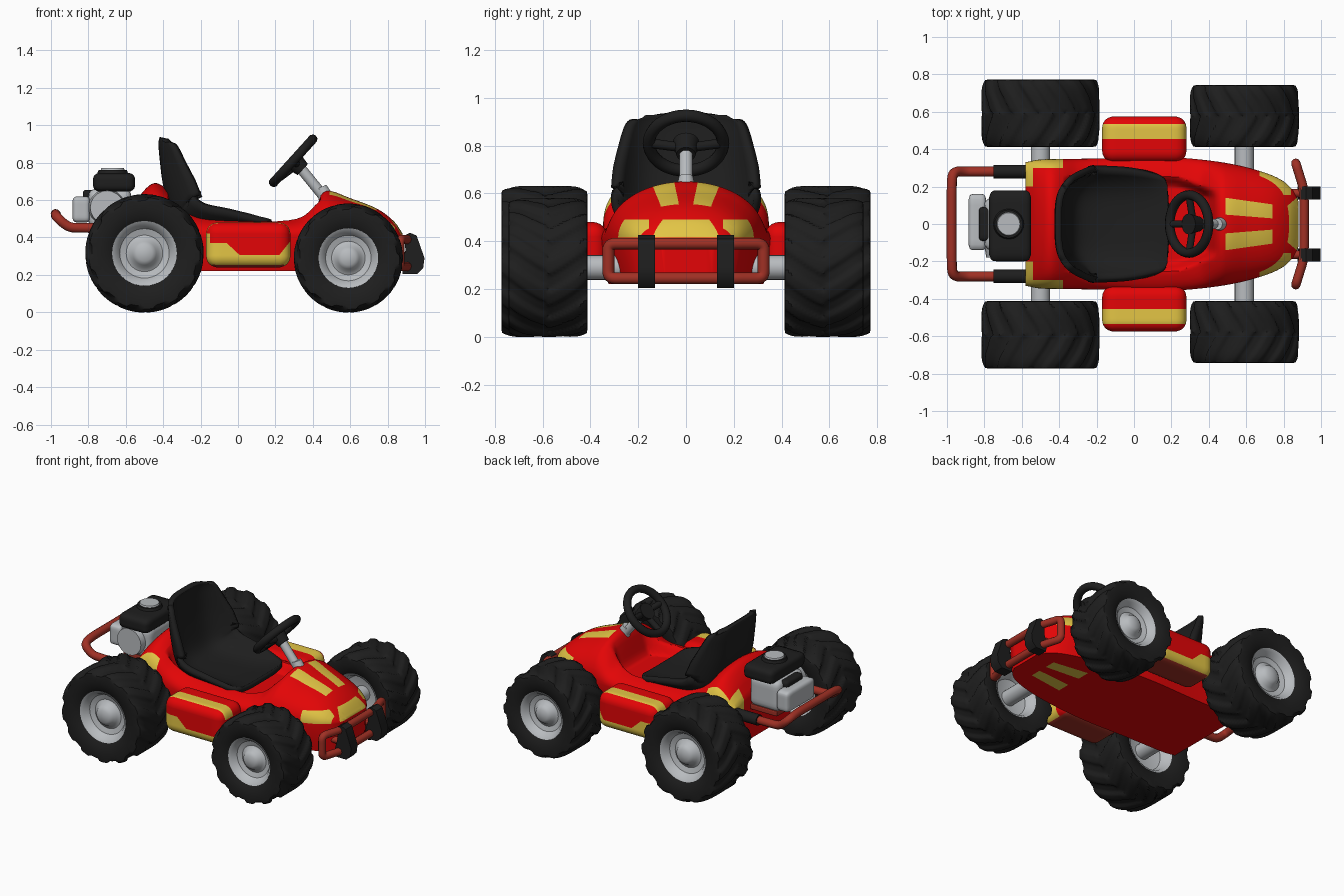
import bpy, bmesh, math
from mathutils import Vector, Matrix

cube = bpy.data.objects.get("Cube")
if cube:
    bpy.data.objects.remove(cube)

COLOURS = {
    "red": (0.77, 0.0015, 0.002), "yellow": (0.77, 0.56, 0.06), "black": (0.013, 0.013, 0.013),
    "grey": (0.48, 0.50, 0.52), "rust_red": (0.35, 0.03, 0.018)}
MATS = {}
for key, rgb in COLOURS.items():
    m = bpy.data.materials.new(key)
    m.use_nodes = True
    m.diffuse_color = (*rgb, 1)
    m.node_tree.nodes["Principled BSDF"].inputs["Base Color"].default_value = (*rgb, 1)
    MATS[key] = m


def finish(bm, name, *mats):
    bmesh.ops.remove_doubles(bm, verts=bm.verts, dist=0.0002)
    bmesh.ops.recalc_face_normals(bm, faces=bm.faces)
    mesh = bpy.data.meshes.new(name)
    bm.to_mesh(mesh)
    bm.free()
    ob = bpy.data.objects.new(name, mesh)
    bpy.context.collection.objects.link(ob)
    for key in mats:
        mesh.materials.append(MATS[key])
    return ob


def skin(rows, wrap_rows=False, wrap_cols=False, caps=False):
    """Bridge rows of points into a quad surface."""
    bm = bmesh.new()
    vs = [[bm.verts.new(p) for p in row] for row in rows]
    n, k = len(vs), len(vs[0])
    for i in range(n if wrap_rows else n - 1):
        for j in range(k if wrap_cols else k - 1):
            a, b = vs[i], vs[(i + 1) % n]
            bm.faces.new((a[j], a[(j + 1) % k], b[(j + 1) % k], b[j]))
    if caps:
        bm.faces.new(vs[0])
        bm.faces.new(vs[-1])
    return bm


def flat(axis, value):
    """Cutting plane across one axis, as (point, normal)."""
    no = Vector([float(axis == a) for a in "xyz"])
    return no * value, no


def slant(across, p, q):
    """Cutting plane through two points, running along the given direction."""
    p, q = Vector(p), Vector(q)
    return p, (q - p).cross(Vector(across)).normalized()


def above(c, plane):
    return (c - plane[0]).dot(plane[1]) > 0


def paint(bm, planes, rule):
    """Cut along planes, then colour faces by a rule on their centre and normal."""
    for co, no in planes:
        bmesh.ops.bisect_plane(bm, geom=bm.verts[:] + bm.edges[:] + bm.faces[:], dist=0.0001,
                               plane_co=co, plane_no=no)
    for f in bm.faces:
        f.material_index = rule(f.calc_center_median(), f.normal)


def box(lo, hi, r, cuts=9):
    """Rounded box between two corners."""
    bm = bmesh.new()
    bmesh.ops.create_cube(bm, size=2)
    bmesh.ops.subdivide_edges(bm, edges=bm.edges[:], cuts=cuts, use_grid_fill=True)
    mid, half = (Vector(lo) + Vector(hi)) / 2, (Vector(hi) - Vector(lo)) / 2
    for v in bm.verts:
        p = Vector([v.co[i] * half[i] for i in range(3)])
        core = Vector([max(r - half[i], min(half[i] - r, p[i])) for i in range(3)])
        d = p - core
        v.co = mid + core + (d.normalized() * r if d.length > 1e-6 else d)
    bm.normal_update()
    return bm


def rod(name, a, b, r, mat, r2=None, segs=20):
    a, b = Vector(a), Vector(b)
    bm = bmesh.new()
    rot = (b - a).to_track_quat("Z", "Y").to_matrix().to_4x4()
    bmesh.ops.create_cone(bm, cap_ends=True, segments=segs, radius1=r, radius2=r if r2 is None else r2,
                          depth=(b - a).length, matrix=Matrix.Translation((a + b) / 2) @ rot)
    return finish(bm, name, mat)


def tube(name, pts, r, mat, cyclic=False):
    cu = bpy.data.curves.new(name, "CURVE")
    cu.dimensions, cu.bevel_depth, cu.bevel_resolution = "3D", r, 3
    s = cu.splines.new("NURBS")
    s.points.add(len(pts) - 1)
    for p, co in zip(s.points, pts):
        p.co = (*co, 1)
    s.order_u, s.use_endpoint_u, s.use_cyclic_u, s.resolution_u = 3, not cyclic, cyclic, 6
    ob = bpy.data.objects.new(name, cu)
    bpy.context.collection.objects.link(ob)
    cu.materials.append(MATS[mat])
    bpy.ops.object.select_all(action="DESELECT")
    ob.select_set(True)
    bpy.context.view_layer.objects.active = ob
    bpy.ops.object.convert(target="MESH")


def ease(t):
    t = max(0, min(1, t))
    return t * t * (3 - 2 * t)


def curve_at(keys, x):
    """Smooth value through (x, value) keys."""
    slope = [(keys[min(i + 1, len(keys) - 1)][1] - keys[max(i - 1, 0)][1]) /
             (keys[min(i + 1, len(keys) - 1)][0] - keys[max(i - 1, 0)][0]) for i in range(len(keys))]
    for i in range(len(keys) - 1):
        (x0, a), (x1, b) = keys[i], keys[i + 1]
        if x <= x1 or i == len(keys) - 2:
            h, t = x1 - x0, (x - x0) / (x1 - x0)
            return (a * (1 + 2 * t) * (1 - t) ** 2 + b * t * t * (3 - 2 * t)
                    + h * slope[i] * t * (1 - t) ** 2 + h * slope[i + 1] * t * t * (t - 1))


# Body shell: domed hood, square-shouldered rear cowl, sunken cockpit, tapered tub
WIDTH = [(-.58, .33), (-.5, .345), (-.2, .35), (.1, .36), (.3, .35), (.5, .325),
         (.65, .29), (.78, .24), (.85, .18), (.88, .12)]
TOP = [(-.58, .53), (-.52, .63), (-.45, .69), (-.38, .66), (-.3, .59), (-.2, .54), (0, .52),
       (.25, .52), (.35, .54), (.43, .62), (.48, .65), (.6, .61), (.75, .55), (.84, .48), (.88, .42)]
rows = []
for i in range(101):
    x = -.58 + 1.46 * i / 100
    w, top = curve_at(WIDTH, x), curve_at(TOP, x)
    power = .55 + .35 * ease((x + .45) / .3)
    row = [(x, -w * .9, .22), (x, -w * .98, .33)]
    for j in range(65):
        a = math.pi * (j / 64 - .5)
        y, z = w * math.sin(a), .41 + (top - .41) * max(0, math.cos(a)) ** power
        rim = .26 - .07 * ease((x - .2) / .24)
        sink = ease((x + .38) / .06) * ease((.45 - x) / .08) * ease((rim - abs(y)) / .06)
        row.append((x, y, z + (.43 - z) * sink))
    rows.append(row + [(x, w * .98, .33), (x, w * .9, .22)])

UP = (0, 0, 1)
edges = {s: (slant(UP, (.49, s * .05, 0), (.74, s * .03, 0)), slant(UP, (.49, s * .14, 0), (.74, s * .105, 0)),
             slant(UP, (.80, s * .08, 0), (.87, s * .14, 0))) for s in (-1, 1)}


def body_rule(c, n):
    y, s = abs(c.y), 1 if c.y > 0 else -1
    inner, outer, lamp_edge = (above(c, e) != (s > 0) for e in edges[s])
    stripe = .49 < c.x < .74 and inner and not outer
    lamp = c.x > .81 and not lamp_edge and .415 < c.z < .49
    side_lamp = .67 < c.x < .84 and y > .155 and .415 < c.z < .49
    corner = c.z > .43 and ((c.x < -.38 and y > .30) or (c.x < -.54 and y > .2))
    return int(stripe or lamp or side_lamp or corner)


bm = skin(rows, wrap_cols=True, caps=True)
paint(bm, [flat("x", v) for v in (.49, .74, .81, .67, .84, -.38, -.54)]
      + [flat("z", v) for v in (.415, .43, .49)]
      + [flat("y", s * v) for v in (.155, .2, .30) for s in (-1, 1)] + [*edges[-1], *edges[1]], body_rule)
finish(bm, "body_shell", "red", "yellow")

# Side pods with a stepped yellow flank and a stripe on top
STEP = slant((0, 1, 0), (-.06, 0, .37), (.01, 0, .305))
RISE = slant((0, 1, 0), (.22, 0, .305), (.28, 0, .38))


def pod_rule(c, n):
    y = abs(c.y)
    if n.z < -.8:
        return 2
    flank = c.z < .305 or (c.z < .37 and not above(c, STEP)) or (c.x > .2 and not above(c, RISE))
    return int((.455 < y < .535 and c.z > .42) or (flank and y > .42) or (c.x < -.15 and c.z < .42 and y > .42))


if above(Vector((.1, 0, .45)), STEP) is False:
    STEP = STEP[0], -STEP[1]
if above(Vector((.1, 0, .45)), RISE) is False:
    RISE = RISE[0], -RISE[1]
for s, side in ((1, "left"), (-1, "right")):
    y0, y1 = sorted((s * .33, s * .575))
    bm = box((-.17, y0, .24), (.28, y1, .48), .06, 16)
    paint(bm, [flat("y", s * v) for v in (.455, .535, .42)] + [flat("z", v) for v in (.37, .305, .42)]
          + [flat("x", -.15), STEP, RISE], pod_rule)
    finish(bm, side + "_side_pod", "red", "yellow", "rust_red")

# Bucket seat: centre line (x, z, half width, side lip) swept across
SEAT = [(-.385, .93, .17, .015), (-.39, .90, .22, .06), (-.385, .83, .245, .09), (-.365, .68, .275, .14),
        (-.32, .53, .285, .155), (-.22, .475, .285, .12), (-.05, .465, .28, .09),
        (.08, .47, .265, .055), (.155, .485, .25, .02), (.18, .49, .21, .005)]
cols = [[(i, k[c]) for i, k in enumerate(SEAT)] for c in range(4)]
rows = []
for i in range(46):
    x, z, w, lip = (curve_at(c, i / 5) for c in cols)
    x2, z2 = (curve_at(c, i / 5 + .05) for c in cols[:2])
    t = Vector((x2 - x, 0, z2 - z)).normalized()
    n = Vector((-t.z, 0, t.x))
    rows.append([Vector((x, w * v / 12, z)) + n * lip * abs(v / 12) ** 4 for v in range(-12, 13)])
seat = finish(skin(rows), "seat", "black")
if sum((p.normal.z for p in seat.data.polygons)) < 0:
    seat.data.flip_normals()
sol = seat.modifiers.new("thickness", "SOLIDIFY")
sol.thickness, sol.offset = .035, -1

# Wheels: treaded tyre, dished rim and axle
RIM = [(0, .85), (.13, .82), (.2, .74), (.24, .6), (.31, .54), (.42, .6), (.49, .8), (.55, .86), (.57, .6),
       (.57, -.6), (.55, -.86), (.49, -.8), (.42, -.5), (.2, -.4), (0, -.4)]
WALL = [(.54, .6), (.54, .84), (.62, .93), (.75, .97), (.85, .985)]
TREAD = [(.955 - .06 * abs(v / 12) ** 6, v / 12 * .97) for v in range(12, -13, -1)]
TYRE = WALL + TREAD + [(r, -v) for r, v in reversed(WALL)]
LUGS, SEGS = 13, 156


def wheel(name, x, radius, y0, y1, s):
    mid, half = (y0 + y1) / 2, (y1 - y0) / 2

    def ring(profile, segs, lugs):
        out = []
        for i in range(segs):
            a, row = 2 * math.pi * i / segs, []
            for r, v in profile:
                if lugs and r > .8:
                    wave = math.sin(LUGS * a + 5 * abs(v) ** 1.2 + (.8 if v > 0 else 0))
                    r += .05 * max(0, min(1, .6 + 2 * wave))
                row.append((x + radius * r * math.sin(a), s * (mid + half * v), radius + radius * r * math.cos(a)))
            out.append(row)
        return out
    finish(skin(ring(TYRE, SEGS, True), wrap_rows=True), name + "_tyre", "black")
    finish(skin(ring(RIM, 40, False), wrap_rows=True), name + "_rim", "grey")


for s, side in ((1, "left"), (-1, "right")):
    wheel("rear_" + side, -.5, .315, .41, .775, s)
    wheel("front_" + side, .59, .29, .41, .745, s)
rod("rear_axle", (-.5, -.52, .315), (-.5, .52, .315), .052, "grey")
rod("front_axle", (.59, -.52, .29), (.59, .52, .29), .052, "grey")

# Steering column and wheel
hub, axis = Vector((.295, 0, .81)), Vector((.74, 0, -.67)).normalized()
side_y, down = Vector((0, 1, 0)), Vector((-.67, 0, -.74)).normalized()
rows = []
for i in range(40):
    a = 2 * math.pi * i / 40
    out = side_y * math.cos(a) + down * math.sin(a)
    rows.append([hub + out * (.155 + .026 * math.cos(b)) + axis * .026 * math.sin(b)
                 for b in (2 * math.pi * j / 10 for j in range(10))])
finish(skin(rows, True, True), "steering_rim", "black")
for i, d in enumerate((side_y, -side_y, down)):
    rod("steering_spoke_%d" % (i + 1), hub + axis * .03, hub + d * .15, .02, "black", segs=10)
rod("steering_hub", hub - axis * .005, hub + axis * .07, .055, "black", .04)
rod("steering_column", hub + axis * .04, (.49, 0, .58), .028, "grey")
rod("column_boot", (.48, 0, .59), (.445, 0, .67), .045, "grey", .03)

# Engine
for name, lo, hi, r, mat in (
        ("engine_mount", (-.78, -.13, .42), (-.55, .13, .46), .01, "rust_red"),
        ("crankcase", (-.80, -.14, .45), (-.57, .14, .66), .04, "grey"),
        ("cylinder_head", (-.885, -.14, .48), (-.79, .16, .62), .025, "grey"),
        ("fuel_tank", (-.775, -.2, .645), (-.55, .18, .745), .035, "black"),
        ("air_filter", (-.83, -.09, .60), (-.76, .09, .655), .02, "black")):
    finish(box(lo, hi, r), name, mat)
rod("fuel_filler", (-.67, 0, .735), (-.67, 0, .762), .085, "black", .075)
rod("fuel_cap", (-.67, 0, .75), (-.67, 0, .772), .068, "grey", .06)
rod("starter_cover", (-.70, -.18, .56), (-.70, -.12, .56), .09, "grey", .1)

# Rear bumper with sleeves
half = [(-.5, .28, .45), (-.85, .28, .45), (-.91, .28, .455), (-.97, .28, .51), (-.975, .2, .525), (-.975, .1, .525)]
tube("rear_bumper", half + [(x, -y, z) for x, y, z in reversed(half)], .027, "rust_red")
for s, side in ((1, "left"), (-1, "right")):
    rod(side + "_bumper_sleeve", (-.75, s * .28, .45), (-.54, s * .28, .45), .036, "black")

# Front bumper loop, pads and stays
quarter = [(.91, 0, .39), (.91, .18, .39), (.885, .26, .39), (.865, .325, .39), (.865, .325, .33)]
loop = quarter + [(x, y, .635 - z) for x, y, z in reversed(quarter)]
tube("front_bumper", loop + [(x, -y, z) for x, y, z in reversed(loop)][1:-1], .025, "rust_red", True)
PAD = [(.89, .41), (.92, .425), (.955, .41), (.997, .29), (.99, .235), (.96, .205), (.88, .205), (.875, .26), (.895, .33)]
for s, side in ((1, "left"), (-1, "right")):
    bm = skin([[(x, s * y, z) for x, z in PAD] for y in (.13, .2)], wrap_cols=True, caps=True)
    finish(bm, side + "_bumper_pad", "black")
    rod(side + "_bumper_stay", (.75, s * .165, .30), (.92, s * .165, .30), .022, "rust_red")

# Smooth shading with sharp edges kept
bpy.ops.object.select_all(action="DESELECT")
for ob in bpy.context.collection.objects:
    if ob.type == "MESH":
        ob.select_set(True)
        bpy.context.view_layer.objects.active = ob
bpy.ops.object.shade_smooth_by_angle(angle=math.radians(40))
